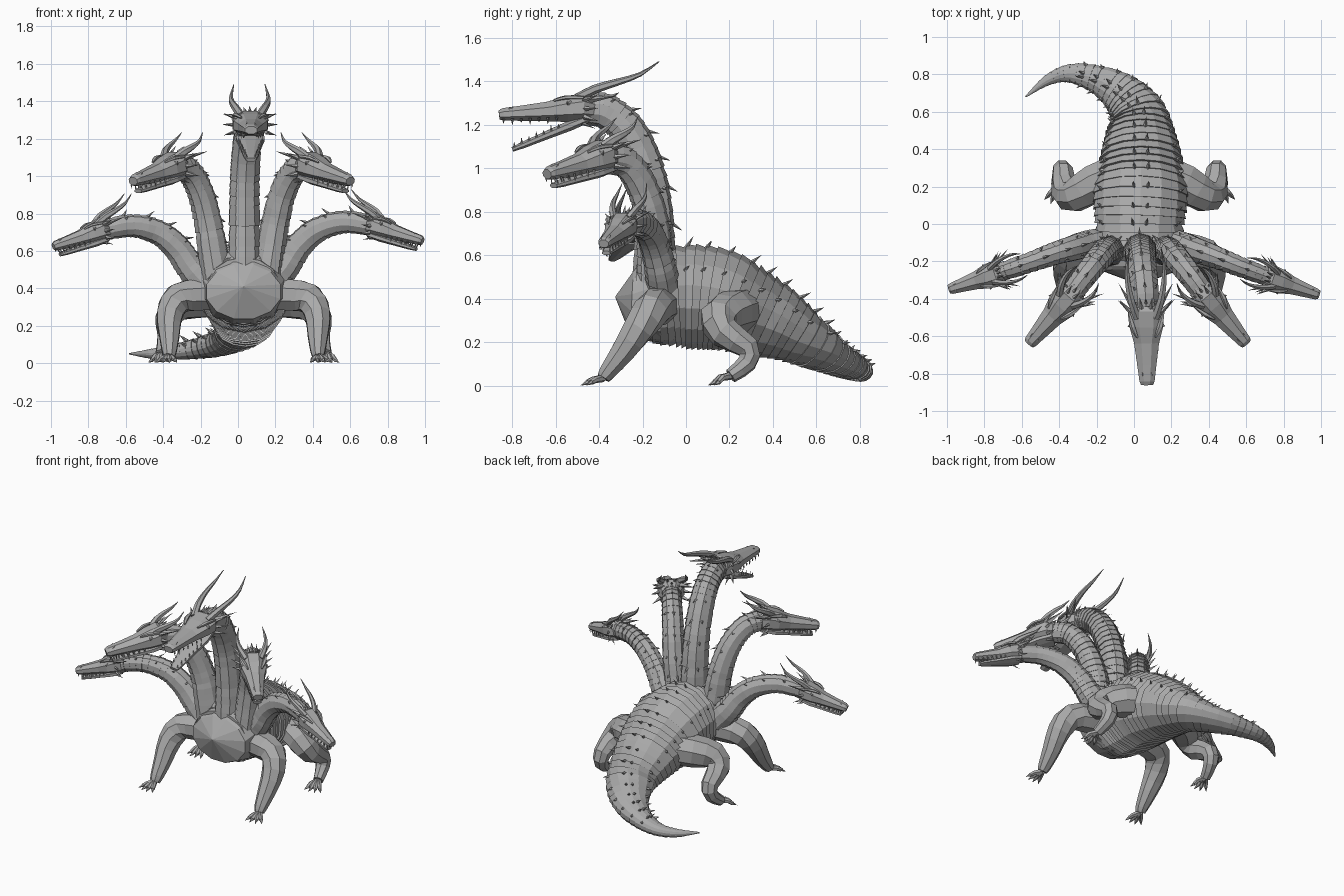
import bpy, bmesh, math, random
from mathutils import Vector, Matrix

random.seed(4)
cube = bpy.data.objects.get("Cube")
if cube:
    bpy.data.objects.remove(cube, do_unlink=True)

UP = Vector((0, 0, 1))
hide = bpy.data.materials.new("stone grey")
hide.use_nodes = True
hide.diffuse_color = (0.4, 0.4, 0.4, 1)
hide.node_tree.nodes["Principled BSDF"].inputs["Base Color"].default_value = hide.diffuse_color


def finish(bm, name, matrix=None):
    """Turn a bmesh into a named object."""
    if matrix:
        bm.transform(matrix)
    bmesh.ops.recalc_face_normals(bm, faces=bm.faces)
    mesh = bpy.data.meshes.new(name)
    bm.to_mesh(mesh)
    bm.free()
    mesh.materials.append(hide)
    bpy.context.collection.objects.link(bpy.data.objects.new(name, mesh))


def resample(points, n):
    """Catmull-Rom through points of any dimension."""
    pts = [Vector(p) for p in points]
    pts = [pts[0] * 2 - pts[1]] + pts + [pts[-1] * 2 - pts[-2]]
    out = []
    for a, b, c, d in zip(pts, pts[1:], pts[2:], pts[3:]):
        for k in range(n):
            t = k / n
            out.append((b * 2 + (c - a) * t + (a * 2 - b * 5 + c * 4 - d) * t * t
                        + (b * 3 - a - c * 3 + d) * t ** 3) / 2)
    return out + [pts[-2]]


def tube(bm, points, sides=8, n=3, side=None, ridge=0):
    """Loft (x, y, z, half width, half height) sections; returns the frames."""
    samples = resample(points, n)
    frames, rings = [], []
    for i, p in enumerate(samples):
        pos = Vector(p[:3])
        ahead, behind = samples[min(i + 1, len(samples) - 1)], samples[max(i - 1, 0)]
        t = (Vector(ahead[:3]) - Vector(behind[:3])).normalized()
        s = side - t * side.dot(t) if side else t.cross(UP)
        s.normalize()
        u = s.cross(t)
        w, h = max(p[3], 0.002), max(p[4], 0.002)
        frames.append((pos, s, u, t, w, h))
        lip = 1 - ridge * random.uniform(0.4, 1.5)
        for scale in ((lip, 1) if ridge else (1,)):
            ring = []
            for j in range(sides):
                a = math.tau * (j + 0.5) / sides
                ring.append(bm.verts.new(pos + s * (w * scale * math.cos(a)) + u * (h * scale * math.sin(a))))
            rings.append(ring)
    for a, b in zip(rings, rings[1:]):
        for j in range(sides):
            k = (j + 1) % sides
            bm.faces.new((a[j], a[k], b[k], b[j]))
    bm.faces.new(rings[0])
    bm.faces.new(rings[-1])
    return frames


def spike(bm, base, tip, r, sides=4):
    """A small pyramid from base to tip."""
    base, tip = Vector(base), Vector(tip)
    turn = (tip - base).to_track_quat('Z', 'Y')
    ring = [bm.verts.new(base + turn @ Vector((r * math.cos(math.tau * j / sides),
            r * math.sin(math.tau * j / sides), 0))) for j in range(sides)]
    top = bm.verts.new(tip)
    for j in range(sides):
        bm.faces.new((ring[j], ring[(j + 1) % sides], top))
    bm.faces.new(ring)


def spike_row(bm, frames, angle, length, r, lean, step=2):
    """Spikes along a lofted part, at an angle away from its back line."""
    for pos, s, u, t, w, h in frames[::step]:
        out = s * (w * math.sin(angle)) + u * (h * math.cos(angle))
        size = length * random.uniform(0.7, 1.2)
        spike(bm, pos + out * 0.93, pos + out + (out.normalized() + t * lean) * size, r)


# Body and tail in one tapering, ridged loft
bm = bmesh.new()
body = tube(bm, [
    (.03, -.23, .4, .2, .165), (.03, -.13, .4, .225, .215), (.03, 0, .41, .248, .243),
    (.035, .15, .395, .26, .238), (.038, .3, .34, .238, .208), (.035, .45, .27, .2, .165),
    (.02, .58, .19, .16, .12), (-.06, .69, .122, .12, .08), (-.19, .77, .084, .082, .062),
    (-.34, .805, .06, .053, .042), (-.46, .77, .05, .03, .028), (-.58, .68, .05, .004, .004)],
    sides=14, n=4, ridge=0.06)
finish(bm, "body_and_tail")

# Faceted chest
bm = bmesh.new()
tube(bm, [(.03, -.325, .41, 0, 0), (.03, -.25, .382, .205, .15), (.03, -.14, .4, .23, .215)], sides=12, n=1)
finish(bm, "chest")

# Spikes on the back
bm = bmesh.new()
for angle, length in ((-1, .025), (-0.15, .032), (0.15, .032), (1, .025)):
    spike_row(bm, body[6:-10], angle, length, 0.011, 0.9)
finish(bm, "back_spikes")


def build_head(name, base, tip, gape, depth, horn):
    """Head along local +x: skull, jaw, teeth, horns and frill."""
    f = (tip - base).normalized()
    s = UP.cross(f).normalized()
    u = f.cross(s)
    size = (tip - base).length / 0.42
    place = (Matrix.Translation(base) @ Matrix((f, s, u)).transposed().to_4x4()
             @ Matrix.Diagonal((size, size, size * depth, 1)))

    bm = bmesh.new()
    tube(bm, [(-.05, 0, -.01, .06, .06), (.02, 0, .005, .105, .075), (.1, 0, 0, .1, .066),
              (.19, 0, -.008, .074, .05), (.31, 0, -.012, .057, .039),
              (.4, 0, -.015, .045, .032), (.42, 0, -.017, .036, .023)], n=1)
    for m in (-1, 1):
        # brows, eyes and nostrils
        tube(bm, [(.16, m * .05, .043, .006, .006), (.1, m * .075, .056, .016, .01),
                  (.02, m * .095, .052, .006, .008)], sides=5, n=2)
        spike(bm, (.09, m * .08, .025), (.1, m * .103, .03), .018, 6)
        spike(bm, (.37, m * .022, .005), (.35, m * .026, .022), .011, 5)
    finish(bm, name + "_skull", place)

    # Lower jaw hinged below the skull
    def on_jaw(d, y=0.0, z=0.0):
        return (.03 + d * math.cos(gape), y, -.056 - d * math.sin(gape) + z)
    bm = bmesh.new()
    tube(bm, [(*on_jaw(d), w, h) for d, w, h in
              ((-.04, .075, .022), (.06, .085, .026), (.18, .062, .021), (.3, .044, .017), (.355, .03, .012))], n=1)
    finish(bm, name + "_lower_jaw", place)

    # Teeth
    bm = bmesh.new()
    for i in range(7):
        k = i / 6
        for m in (-1, 1):
            d, y = .15 + .25 * k, m * (.07 - .035 * k)
            spike(bm, (d, y, -.036), (d, y, -.058 - .01 * (i % 2)), .007)
            d, y = .12 + .225 * k, m * (.064 - .04 * k)
            spike(bm, on_jaw(d, y, .008), on_jaw(d, y, .031 + .009 * (i % 2)), .006)
    finish(bm, name + "_teeth", place)

    # Swept horns and the frill of spikes behind the cheeks
    bm = bmesh.new()
    for m in (-1, 1):
        tube(bm, [(.05, m * .05, .05, .024, .022)] + [
            (.05 - back * horn, m * y, .05 + rise * horn, r, r) for back, y, rise, r in
            ((.09, .08, .042, .021), (.2, .1, .072, .016), (.3, .1, .103, .01), (.39, .085, .16, .001))],
            sides=6, n=2)
        for i in range(3):
            z = -.04 + .04 * i
            spike(bm, (.02, m * .085, z), (-.045, m * (.145 + .01 * (i % 2)), z * 1.5), .013)
        spike(bm, (.0, m * .07, .04), (-.14, m * .15, .055), .016)
        spike(bm, (.05, m * .05, -.06), (-.03, m * .07, -.095), .011)
        spike(bm, (.0, m * .025, .07), (-.06, m * .035, .095), .011)
    finish(bm, name + "_horns", place)


def build_neck(name, path, tip, r0, r1, *head_shape):
    """Ridged neck with its spikes and head."""
    pts = [Vector(p) for p in path]
    tip = Vector(tip)
    forward = tip - pts[0]
    forward.z = 0
    side = forward.cross(UP).normalized()
    last = len(pts) - 1
    radii = [r0 + (r1 - r0) * i / last for i in range(last + 1)]
    bm = bmesh.new()
    frames = tube(bm, [(*p, r, r * 1.08) for p, r in zip(pts, radii)], sides=10, n=4, side=side, ridge=0.06)
    finish(bm, name + "_neck")
    bm = bmesh.new()
    for angle, length in ((-.8, .014), (0, .032), (.8, .014)):
        spike_row(bm, frames[5:], angle, length, 0.009, -0.9, 3)
    finish(bm, name + "_neck_spikes")
    build_head(name, pts[-1], tip, *head_shape)


# Five necks: one in the middle and two mirrored pairs
build_neck("middle", [(.035, -.15, .45), (.035, -.145, .68), (.035, -.165, .9), (.04, -.21, 1.06),
                      (.05, -.28, 1.19), (.06, -.37, 1.262), (.065, -.45, 1.275)],
           (.07, -.86, 1.262), .092, .073, 0.36, 1, 1)
inner = [(.13, -.14, .45), (.155, -.145, .6), (.18, -.155, .75), (.22, -.2, .91),
         (.28, -.275, 1.025), (.35, -.37, 1.055), (.583, -.642, .99)]
outer = [(.17, -.1, .42), (.26, -.11, .52), (.33, -.13, .62), (.43, -.16, .7),
         (.57, -.21, .735), (.72, -.26, .71), (.99, -.35, .637)]
for label, m in (("left", 1), ("right", -1)):
    path = [(m * x + .02, y, z) for x, y, z in inner]
    build_neck("inner_" + label, path[:-1], path[-1], .083, .063, .05, 1.2, .6)
    rise = .005 if m > 0 else 0
    path = [(m * x, y - rise * i, z + rise * i) for i, (x, y, z) in enumerate(outer)]
    build_neck("outer_" + label, path[:-1], path[-1], .082, .052, .05, 1.25, .8)


def build_leg(name, m, path, radii):
    """Bent leg with a foot of four clawed toes."""
    pts = [Vector((m * x + .03, y, z)) for x, y, z in path]
    bm = bmesh.new()
    tube(bm, [(*p, r, r) for p, r in zip(pts, radii)], n=2, side=Vector((0, 1, 0)))
    ankle = pts[-1]
    for i in range(4):
        a = (i - 1.5) * 0.4 + m * 0.15
        out = Vector((math.sin(a), -math.cos(a), 0))
        knuckle = ankle + out * .05 - UP * .008
        end = ankle + out * .075
        end.z = .016
        tube(bm, [(*ankle, .018, .018), (*knuckle, .016, .015), (*end, .012, .012)], sides=6, n=1)
        claw = end + out * .03
        claw.z = .002
        spike(bm, end, claw, .011, 5)
    finish(bm, name)


front_leg = [(.1, -.11, .37), (.24, -.13, .365), (.35, -.16, .345), (.395, -.22, .26),
             (.397, -.295, .15), (.397, -.36, .065), (.4, -.38, .035)]
rear_leg = [(.1, .28, .35), (.24, .22, .34), (.35, .15, .31), (.4, .175, .245),
            (.41, .285, .175), (.42, .28, .105), (.44, .205, .045)]
for label, m in (("left", 1), ("right", -1)):
    build_leg("front_leg_" + label, m, front_leg, (.09, .09, .085, .074, .058, .042, .032))
    build_leg("rear_leg_" + label, m, rear_leg, (.105, .105, .09, .074, .056, .046, .034))
